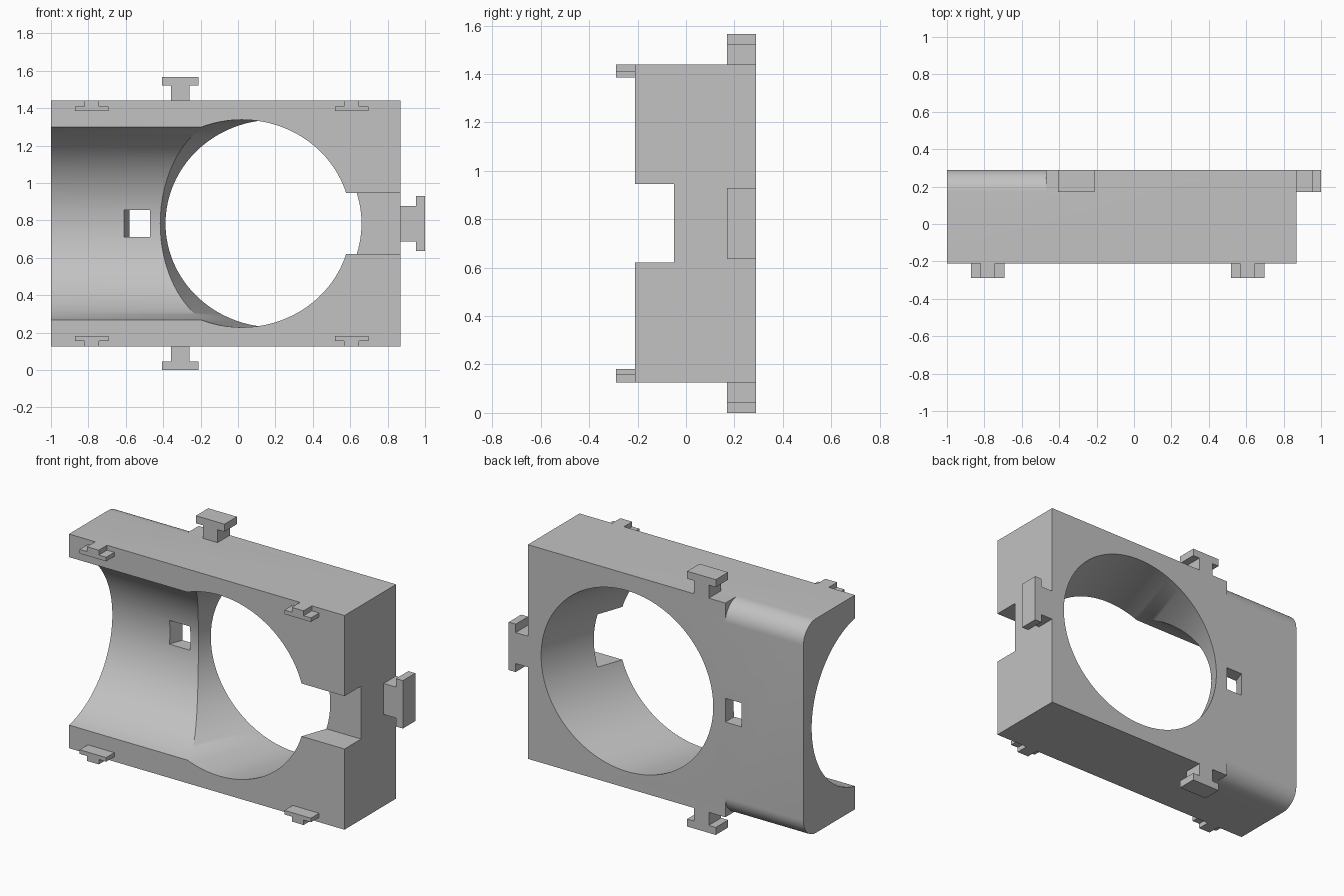
import bpy, bmesh, math
from mathutils import Vector

cube = bpy.data.objects.get("Cube")
if cube:
    bpy.data.objects.remove(cube, do_unlink=True)

grey = bpy.data.materials.new("plain_grey")
grey.use_nodes = True
colour = (0.54, 0.54, 0.54, 1)
grey.diffuse_color = colour
grey.node_tree.nodes["Principled BSDF"].inputs["Base Color"].default_value = colour

LEFT, RIGHT = -1.0, 0.87        # body ends in x
FRONT, BACK = -0.21, 0.29       # body faces in y
MID, HALF = 0.783, 0.657        # body centre and half height in z
TOP = MID + HALF


def loft(name, ring_a, ring_b):
    """Closed solid between two matching rings of points."""
    bm = bmesh.new()
    a = [bm.verts.new(p) for p in ring_a]
    b = [bm.verts.new(p) for p in ring_b]
    bm.faces.new(a)
    bm.faces.new(b[::-1])
    for i in range(len(a)):
        j = (i + 1) % len(a)
        bm.faces.new((a[j], a[i], b[i], b[j]))
    bmesh.ops.recalc_face_normals(bm, faces=bm.faces)
    mesh = bpy.data.meshes.new(name)
    bm.to_mesh(mesh)
    bm.free()
    mesh.materials.append(grey)
    obj = bpy.data.objects.new(name, mesh)
    bpy.context.collection.objects.link(obj)
    return obj


def extrude_y(name, profile, y0, y1):
    return loft(name, [(x, y0, z) for x, z in profile], [(x, y1, z) for x, z in profile])


def extrude_x(name, profile, x0, x1):
    return loft(name, [(x0, y, z) for y, z in profile], [(x1, y, z) for y, z in profile])


def rect(a0, a1, b0, b1):
    return [(a0, b0), (a1, b0), (a1, b1), (a0, b1)]


def cut(target, cutter):
    mod = target.modifiers.new("cut", 'BOOLEAN')
    mod.operation = 'DIFFERENCE'
    mod.solver = 'EXACT'
    mod.object = cutter
    bpy.context.view_layer.objects.active = target
    bpy.ops.object.modifier_apply(modifier=mod.name)
    bpy.data.objects.remove(cutter, do_unlink=True)


def tee(centre, base, direction, neck_w, bar_w, neck_h, bar_h):
    """T outline standing on base; pairs are (across, along)."""
    n, b = neck_w / 2, bar_w / 2
    shape = [(-n, 0), (-n, neck_h), (-b, neck_h), (-b, neck_h + bar_h),
             (b, neck_h + bar_h), (b, neck_h), (n, neck_h), (n, 0)]
    return [(centre + u, base + direction * v) for u, v in shape]


# Main block
body = extrude_y("body", rect(LEFT, RIGHT, MID - HALF, TOP), FRONT, BACK)

# Rounded back edges on the left-end portion
R = 0.12
for side, s in (("upper", 1), ("lower", -1)):
    arc = [(BACK - R + R * math.sin(t), MID + s * (HALF - R + R * math.cos(t)))
           for t in (math.pi / 2 * i / 12 for i in range(13))]
    arc = [(BACK - R, TOP + 0.05 if s > 0 else MID - HALF - 0.05)] + arc
    arc += [(BACK + 0.05, arc[-1][1]), (BACK + 0.05, arc[0][1])]
    cut(body, extrude_x(side + "_round_cutter", arc, LEFT - 0.1, -0.47))

# Concave trough along x, cut from the front
angles = [2 * math.pi * i / 128 for i in range(128)]
trough = [(-0.316 + 0.526 * math.cos(t), MID + 0.526 * math.sin(t)) for t in angles]
cut(body, extrude_x("trough_cutter", trough, LEFT - 0.1, 0.02))

# Large round opening on a slanted axis
SLOPE = 0.353


def slanted_ring(y):
    cx = 0.02 + SLOPE * (y - FRONT)
    return [(cx + 0.584 * math.cos(t), y, MID + 0.555 * math.sin(t)) for t in angles]


cut(body, loft("opening_cutter", slanted_ring(FRONT - 0.3), slanted_ring(BACK + 0.2)))

# Notch from the opening to the right end
cut(body, extrude_y("notch_cutter", rect(0.3, RIGHT + 0.1, MID - 0.162, MID + 0.162), FRONT - 0.1, -0.05))


# Small window with one slanted side
def window_ring(y):
    x = -0.58 + SLOPE * (y - BACK)
    return [(u, y, v) for u, v in rect(x, -0.47, MID - 0.073, MID + 0.073)]


cut(body, loft("window_cutter", window_ring(0.1), window_ring(BACK + 0.05)))

bpy.ops.object.select_all(action='DESELECT')
body.select_set(True)
bpy.context.view_layer.objects.active = body
bpy.ops.object.shade_smooth_by_angle(angle=math.radians(30))

# Upper and lower T tabs and the front pegs
for side, s in (("upper", 1), ("lower", -1)):
    edge = MID + s * HALF
    extrude_y(side + "_tab", tee(-0.308, edge, s, 0.10, 0.194, 0.08, 0.046), 0.17, BACK)
    for end, x in (("left_end", 0.608), ("right_end", -0.782)):
        extrude_y(f"{side}_{end}_peg", tee(x, edge, -s, 0.08, 0.18, 0.03, 0.025), -0.29, FRONT)

# T tab on the end face
end_tab = [(x, z) for z, x in tee(MID, RIGHT, 1, 0.19, 0.294, 0.083, 0.047)]
extrude_y("end_tab", end_tab, 0.17, BACK)
